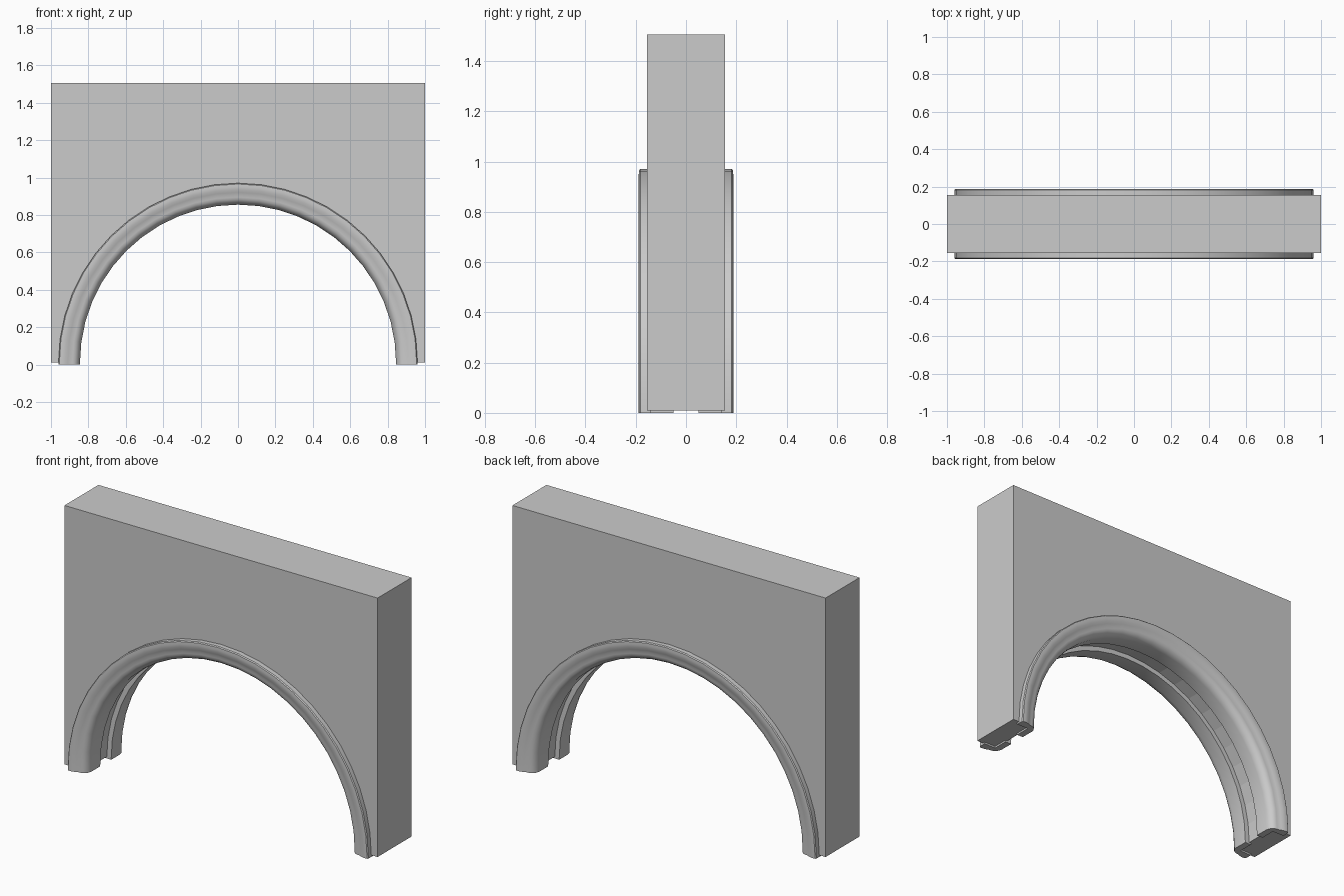
import bpy
import bmesh
from math import pi, sin, cos, radians

cube = bpy.data.objects.get("Cube")
if cube:
    bpy.data.objects.remove(cube, do_unlink=True)

SEGMENTS = 24
SPRING = 0.01          # height where the curve starts
HALF_DEPTH = 0.155     # half thickness of the wall
OPENING = 0.873        # radius of the plain opening

stone = bpy.data.materials.new("grey stone")
stone.use_nodes = True
grey = (0.6, 0.6, 0.6, 1)
stone.diffuse_color = grey
stone.node_tree.nodes["Principled BSDF"].inputs["Base Color"].default_value = grey


def finish(bm, name):
    bmesh.ops.recalc_face_normals(bm, faces=bm.faces)
    mesh = bpy.data.meshes.new(name)
    bm.to_mesh(mesh)
    bm.free()
    mesh.materials.append(stone)
    obj = bpy.data.objects.new(name, mesh)
    bpy.context.collection.objects.link(obj)
    return obj


def arc(radius):
    steps = [pi * i / SEGMENTS for i in range(SEGMENTS + 1)]
    return [(radius * cos(a), SPRING + radius * sin(a)) for a in steps]


# Wall: rectangle with a round opening, pushed through its thickness
bm = bmesh.new()
outline = [(-1, SPRING), (-1, 1.505), (1, 1.505), (1, SPRING)] + arc(OPENING)
face = bm.faces.new([bm.verts.new((x, -HALF_DEPTH, z)) for x, z in outline])
pushed = bmesh.ops.extrude_face_region(bm, geom=[face])["geom"]
bmesh.ops.translate(bm, vec=(0, 2 * HALF_DEPTH, 0),
                    verts=[v for v in pushed if isinstance(v, bmesh.types.BMVert)])
finish(bm, "arch_wall")

# Moulding section as (radius, depth), from the outer edge round to the groove
SECTION = [(0.96, 0.14), (0.96, 0.182), (0.955, 0.187), (0.94, 0.188),
           (0.925, 0.186), (0.91, 0.181), (0.897, 0.176), (0.885, 0.175),
           (0.872, 0.172), (0.86, 0.163), (0.85, 0.149), (0.845, 0.13),
           (0.845, 0.05), (0.885, 0.05), (0.885, 0.14)]


def moulding(name, side):
    bm = bmesh.new()
    rings = []
    for r, d in SECTION:
        path = [(r, 0)] + arc(r) + [(-r, 0)]
        rings.append([bm.verts.new((x, side * d, z)) for x, z in path])
    for a, b in zip(rings, rings[1:] + rings[:1]):
        for i in range(len(a) - 1):
            bm.faces.new((a[i], a[i + 1], b[i + 1], b[i]))
    for end in (0, -1):
        bm.faces.new([ring[end] for ring in rings])
    obj = finish(bm, name)
    bpy.ops.object.select_all(action="DESELECT")
    obj.select_set(True)
    bpy.context.view_layer.objects.active = obj
    bpy.ops.object.shade_smooth_by_angle(angle=radians(40))


moulding("front_moulding", -1)
moulding("back_moulding", 1)
